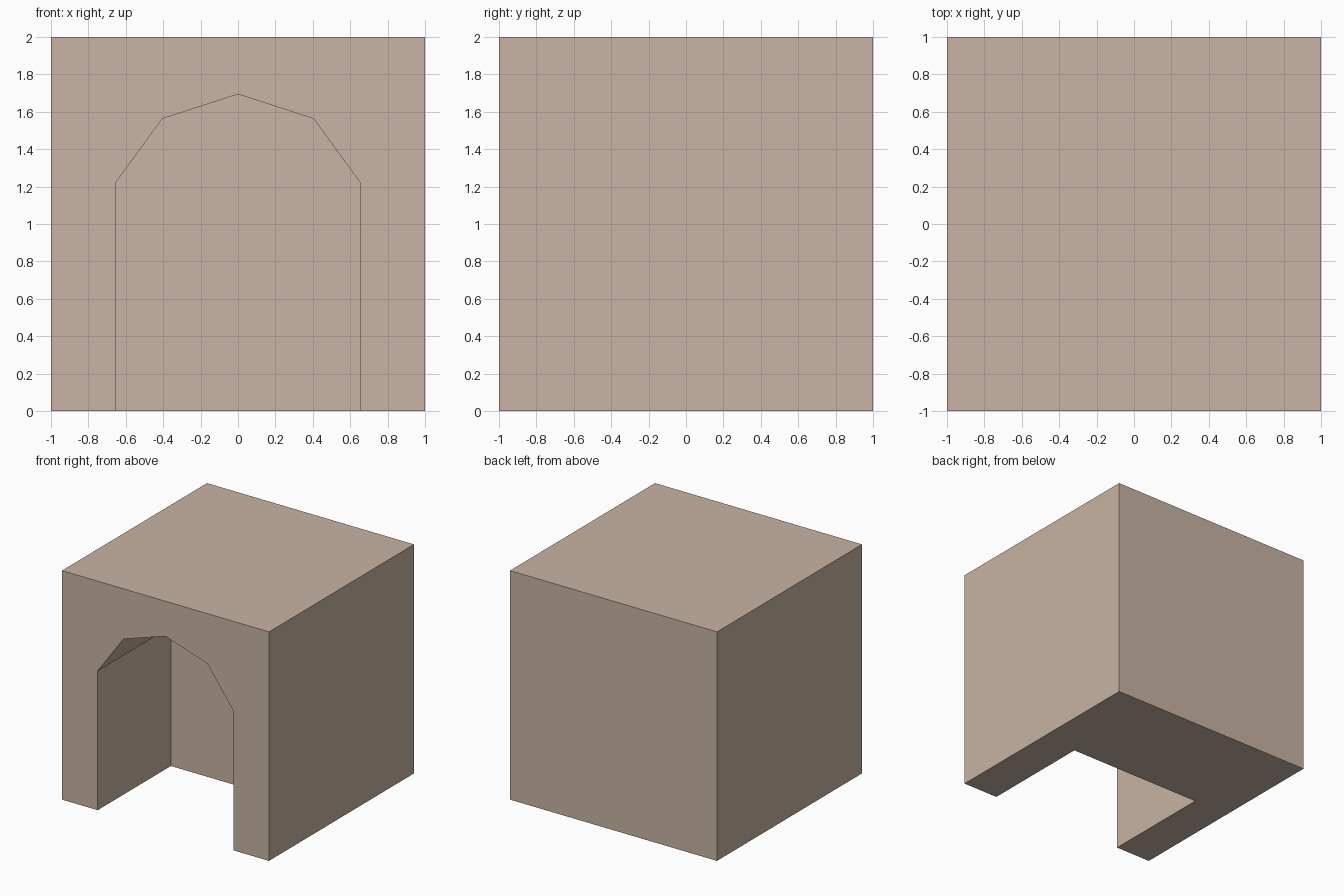
import bpy
import bmesh
from math import cos, sin, radians

default = bpy.data.objects.get("Cube")
if default:
    bpy.data.objects.remove(default, do_unlink=True)

stone = bpy.data.materials.new("warm_beige_stone")
stone.use_nodes = True
colour = (0.578, 0.456, 0.366, 1.0)
stone.diffuse_color = colour
stone.node_tree.nodes["Principled BSDF"].inputs["Base Color"].default_value = colour


def prism(name, profile, y_front, y_back):
    """Extrude an (x, z) outline from y_front to y_back."""
    bm = bmesh.new()
    face = bm.faces.new([bm.verts.new((x, y_front, z)) for x, z in profile])
    extruded = bmesh.ops.extrude_face_region(bm, geom=[face])["geom"]
    moved = [v for v in extruded if isinstance(v, bmesh.types.BMVert)]
    bmesh.ops.translate(bm, verts=moved, vec=(0, y_back - y_front, 0))
    bmesh.ops.recalc_face_normals(bm, faces=bm.faces)
    mesh = bpy.data.meshes.new(name)
    bm.to_mesh(mesh)
    bm.free()
    mesh.materials.append(stone)
    obj = bpy.data.objects.new(name, mesh)
    bpy.context.collection.objects.link(obj)
    return obj


# Solid block
block = prism("arched_block", [(-1, 0), (1, 0), (1, 2), (-1, 2)], -1, 1)

# Arched niche: straight jambs under the upper half of a decagon
radius, centre_z = 0.689, 1.005
arch = [(radius * cos(radians(a)), centre_z + radius * sin(radians(a)))
        for a in range(18, 163, 36)]
jamb = arch[0][0]
niche = prism("niche_cutter", [(-jamb, -0.2), (jamb, -0.2)] + arch, -1.2, 0.01)
niche.hide_render = True

# Cut the niche into the front and the underside
cut = block.modifiers.new("niche", "BOOLEAN")
cut.operation = "DIFFERENCE"
cut.solver = "EXACT"
cut.object = niche
bpy.context.view_layer.objects.active = block
bpy.ops.object.modifier_apply(modifier=cut.name)
bpy.data.objects.remove(niche, do_unlink=True)
